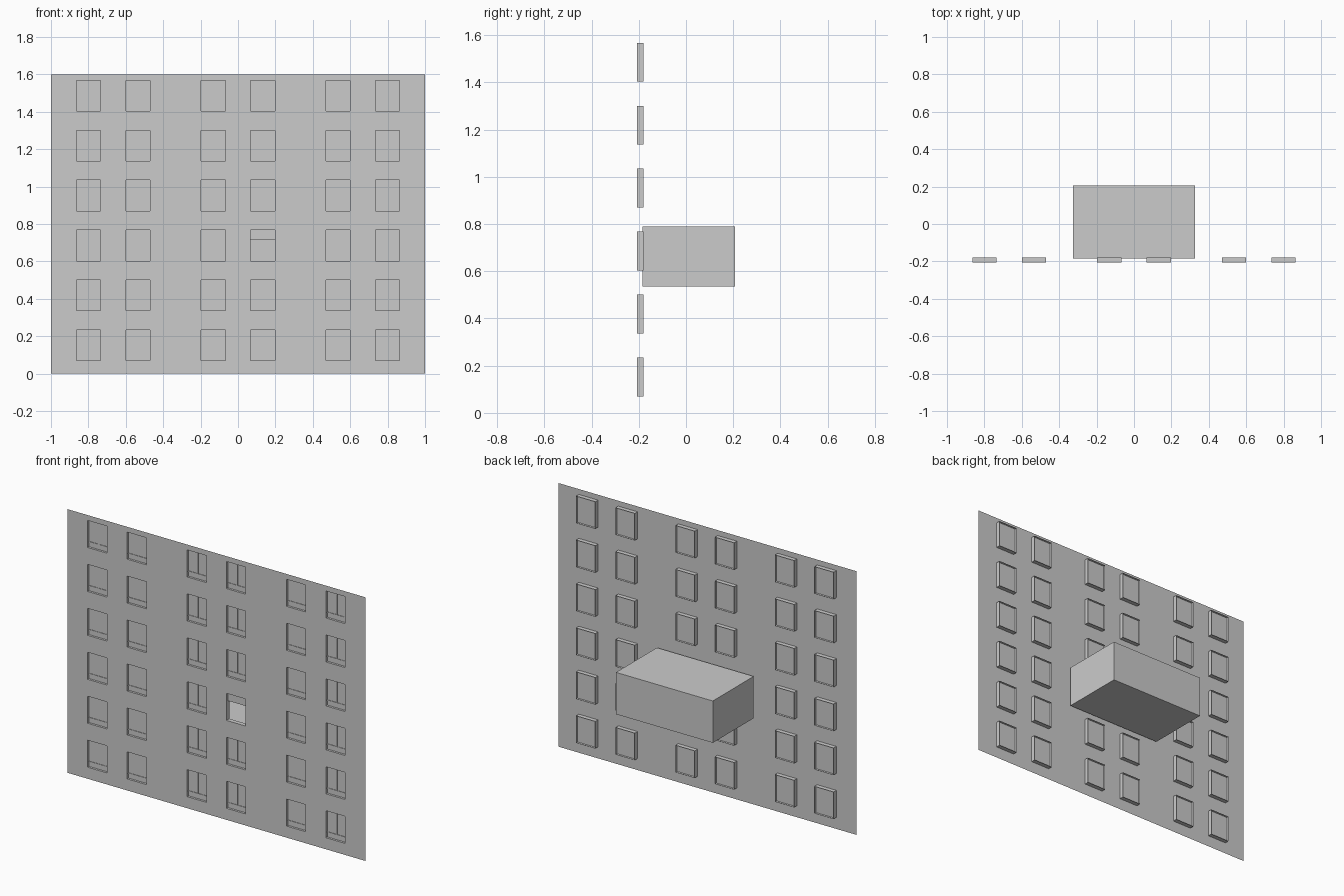
import bpy

if "Cube" in bpy.data.objects:
    bpy.data.objects.remove(bpy.data.objects["Cube"])

WALL_Y, BACK_Y, PANE_Y = -0.207, -0.18, -0.194
COLS = [-0.8, -0.535, -0.132, 0.132, 0.535, 0.8]
ROWS = [0.152 + 0.2667 * i for i in range(6)]
HW, HH = 0.0645, 0.082
OPEN = (3, 2)            # column, row of the open window
PLAIN = (1, 4)           # columns without a vertical bar


def make(name, quads):
    verts, faces = [], []
    for q in quads:
        faces.append(range(len(verts), len(verts) + 4))
        verts += q
    me = bpy.data.meshes.new(name)
    me.from_pydata(verts, [], [list(f) for f in faces])
    ob = bpy.data.objects.new(name, me)
    bpy.context.collection.objects.link(ob)
    return ob


def panel(x0, x1, z0, z1, y):
    return [(x0, y, z0), (x1, y, z0), (x1, y, z1), (x0, y, z1)]


def tube(x0, x1, z0, z1, y0, y1, inward=True):
    c = [(x0, z0), (x1, z0), (x1, z1), (x0, z1)]
    out = []
    for i in range(4):
        a, b = c[i], c[(i + 1) % 4]
        q = [(a[0], y0, a[1]), (b[0], y0, b[1]), (b[0], y1, b[1]), (a[0], y1, a[1])]
        out.append(q if inward else q[::-1])
    return out


def bar(x0, x1, z0, z1):
    y = PANE_Y - 0.003
    return [panel(x0, x1, z0, z1, y)] + tube(x0, x1, z0, z1, y, PANE_Y)


# facade: a sheet with a grid of window openings
xs = [-1] + [v for c in COLS for v in (c - HW, c + HW)] + [1]
zs = [0] + [v for r in ROWS for v in (r - HH, r + HH)] + [1.6]
wall = [panel(xs[i], xs[i + 1], zs[j], zs[j + 1], WALL_Y)
        for i in range(len(xs) - 1) for j in range(len(zs) - 1)
        if not (i % 2 and j % 2)]
make("facade", wall)

# window reveals, panes and glazing bars
reveals, panes, bars = [], [], []
for i, cx in enumerate(COLS):
    for j, cz in enumerate(ROWS):
        x0, x1, z0, z1 = cx - HW, cx + HW, cz - HH, cz + HH
        reveals += tube(x0, x1, z0, z1, WALL_Y, BACK_Y)
        if (i, j) == OPEN:
            panes.append(panel(x0, x1, 0.718, z1, PANE_Y))
            continue
        panes.append(panel(x0, x1, z0, z1, PANE_Y))
        zb = z0 + 0.03
        bars += bar(x0, x1, zb - 0.003, zb + 0.003)
        if i not in PLAIN:
            bars += bar(cx - 0.003, cx + 0.003, zb + 0.003, z1)
make("window_reveals", reveals)
make("window_panes", panes)
make("glazing_bars", bars)

# room behind the open window, without a front wall
room = tube(-0.325, 0.325, 0.536, 0.79, -0.185, 0.207)
room.append(panel(-0.325, 0.325, 0.536, 0.79, 0.207))
make("room", room)
